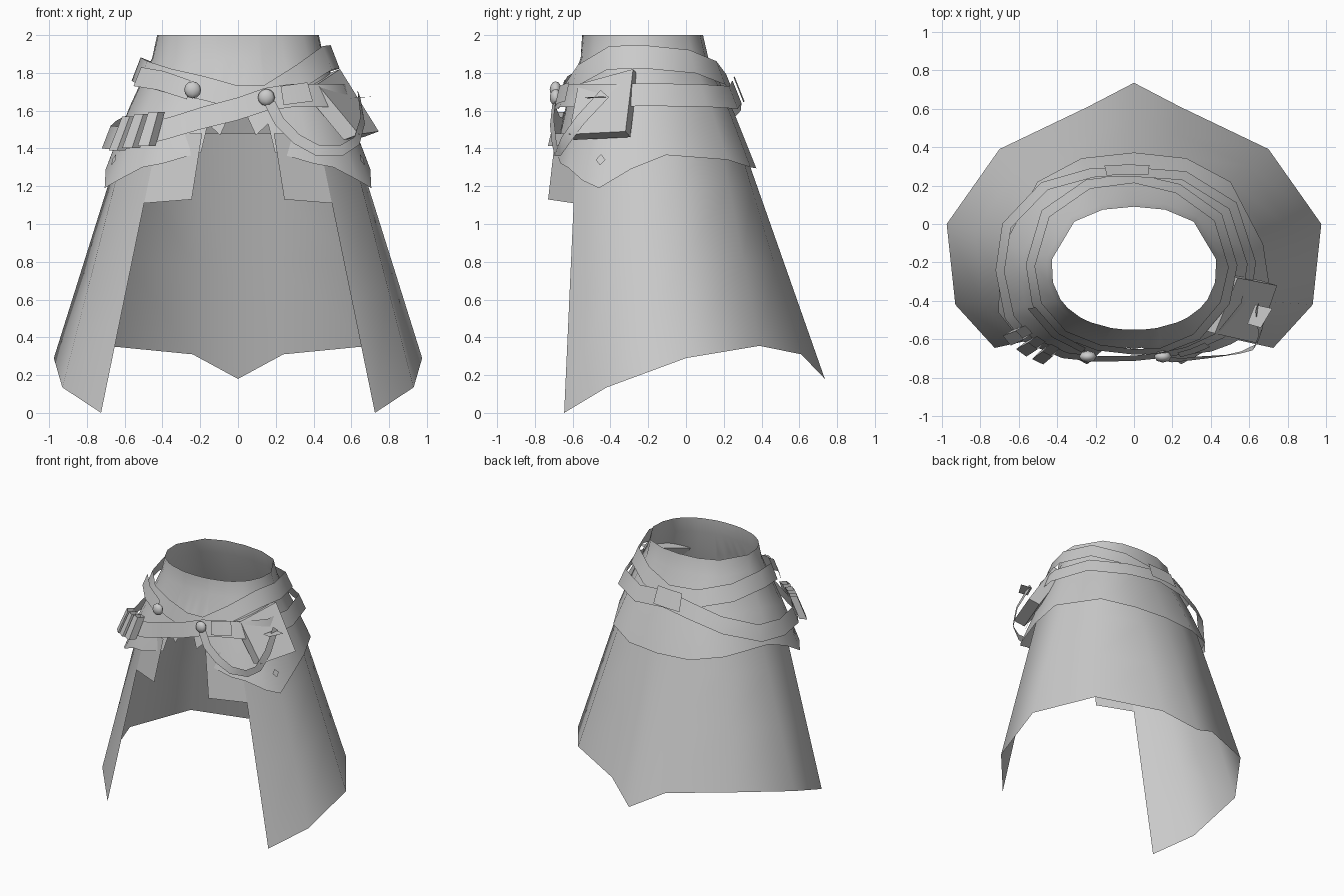
import bpy, math
from mathutils import Vector

cube = bpy.data.objects.get("Cube")
if cube:
    bpy.data.objects.remove(cube, do_unlink=True)

cloth = bpy.data.materials.new("plain_grey")
cloth.use_nodes = True
GREY = (0.6, 0.6, 0.6, 1)
cloth.diffuse_color = GREY
cloth.node_tree.nodes["Principled BSDF"].inputs["Base Color"].default_value = GREY


def surf(deg, z, off=0.0):
    """Point on the hip surface in a direction, at a height, pushed out by off."""
    t = (2 - z) / 0.7
    a, b, cy = 0.43 + 0.27 * t + off, 0.32 + 0.22 * t + off, -0.23 + 0.06 * t
    c, s = math.cos(math.radians(deg)), math.sin(math.radians(deg))
    n = 2.3 if s > 0 else 2.2 + 0.7 * t
    r = (abs(c / a) ** n + abs(s / b) ** n) ** (-1 / n)
    return Vector((r * c, cy + r * s, z))


def make(name, verts, faces, smooth=True):
    me = bpy.data.meshes.new(name)
    me.from_pydata([tuple(v) for v in verts], [], faces)
    me.materials.append(cloth)
    ob = bpy.data.objects.new(name, me)
    bpy.context.collection.objects.link(ob)
    if smooth:
        bpy.ops.object.select_all(action='DESELECT')
        ob.select_set(True)
        bpy.context.view_layer.objects.active = ob
        bpy.ops.object.shade_smooth_by_angle(angle=math.radians(45))
    return ob


def grid(name, rows, closed=False, smooth=True):
    """Skin rows of points, top row first, running anticlockwise from above."""
    n = len(rows[0])
    faces = []
    for r in range(len(rows) - 1):
        for c in range(n if closed else n - 1):
            d = (c + 1) % n
            faces.append(((r + 1) * n + c, (r + 1) * n + d, r * n + d, r * n + c))
    return make(name, [p for row in rows for p in row], faces, smooth)


def belt(name, keys, half, off, closed=True):
    top = [surf(a, z + half, off) for a, z in keys]
    low = [surf(a, z - half, off) for a, z in keys]
    return grid(name, [top, low], closed)


def ribbon(name, path, width):
    """Flat strap along a path, lying against the body."""
    pts = [Vector(p) for p in path]
    left, right = [], []
    for i, p in enumerate(pts):
        along = pts[min(i + 1, len(pts) - 1)] - pts[max(i - 1, 0)]
        out = Vector((p.x, p.y + 0.2, 0)).normalized()
        side = along.cross(out).normalized() * width / 2
        left.append(p - side)
        right.append(p + side)
    return grid(name, [left, right])


def flip(p):
    return Vector((-p[0], p[1], p[2]))


BOX = [(0, 1, 2, 3), (7, 6, 5, 4), (0, 4, 5, 1), (1, 5, 6, 2), (2, 6, 7, 3), (3, 7, 4, 0)]

# Long skirt, open at the front: direction at the top, hem point
hem = [(-43, (0.725, -0.645, 0.0)), (-20, (0.93, -0.42, 0.135)),
       (10, (0.975, 0.0, 0.29)), (40, (0.70, 0.39, 0.355)),
       (66, (0.24, 0.61, 0.31)), (90, (0.0, 0.735, 0.18))]
rows = []
for f in (0, 0.25, 0.6, 1):
    half = [surf(a, 1.48, -0.02).lerp(Vector(h), f) for a, h in hem]
    rows.append(half + [flip(p) for p in reversed(half[:-1])])
grid("skirt", rows)

# Short front flaps beside the opening
outer_top, outer_low = rows[0][0], rows[1][0]
flap = [[Vector((0.19, -0.69, 1.48)), outer_top],
        [Vector((0.245, -0.73, 1.13)), outer_low]]
grid("left_front_flap", flap)
grid("right_front_flap", [[flip(p) for p in reversed(r)] for r in flap])

# Hip yoke with pointed sides and torn front edge
edge = [(-90, 1.56), (-85, 1.59), (-79, 1.47), (-71, 1.53), (-69, 1.38), (-51, 1.32),
        (-42, 1.30), (-31, 1.23), (-23, 1.19), (-10, 1.29), (6, 1.365),
        (38, 1.34), (62, 1.30), (90, 1.295)]
edge += [(180 - a, z) for a, z in reversed(edge[1:-1])]
grid("hip_yoke", [[surf(a, 2.0) for a, z in edge],
                  [surf(a, 1.88, -0.02) for a, z in edge],
                  [surf(a, (1.88 + z) / 2) for a, z in edge],
                  [surf(a, z) for a, z in edge]], closed=True)

# Two crossing belts
belt("upper_belt", [(-73, 1.67), (-49, 1.78), (-22, 1.88), (0, 1.885), (30, 1.86),
                    (60, 1.80), (90, 1.73), (120, 1.74), (150, 1.79), (180, 1.82),
                    (202, 1.80), (224, 1.76), (247, 1.72), (270, 1.67)], 0.062, 0.04)
belt("lower_belt", [(-73, 1.66), (-58, 1.68), (-40, 1.68), (-20, 1.68), (0, 1.685),
                    (30, 1.68), (60, 1.67), (90, 1.70), (115, 1.66), (140, 1.58),
                    (165, 1.49), (185, 1.46), (205, 1.455), (217, 1.46), (234, 1.51),
                    (249, 1.56), (270, 1.61)], 0.06, 0.06)
belt("back_buckle", [(81, 1.72), (94, 1.715), (107, 1.71)], 0.065, 0.08, closed=False)
belt("belt_tail", [(203, 1.78), (222, 1.76), (240, 1.71)], 0.05, 0.065, closed=False)
belt("strap_end", [(-64, 1.68), (-56, 1.69), (-48, 1.70)], 0.05, 0.075, closed=False)

# Belt knobs at the front
for name, x, z in (("right_belt_knob", -0.24, 1.71), ("left_belt_knob", 0.15, 1.67)):
    bpy.ops.mesh.primitive_uv_sphere_add(segments=8, ring_count=6, radius=0.045,
                                         location=(x, -0.69, z))
    knob = bpy.context.object
    knob.name = name
    knob.scale = (1, 0.7, 1)
    knob.data.materials.append(cloth)
    bpy.ops.object.shade_smooth()

# Three open loops on the low side of the belt
for i, a in enumerate((213, 220, 227)):
    z, d, h = 1.48 + 0.012 * i, 2.4, 0.09
    top, low = [[surf(b, zz, o) for b, o in
                 ((a - d, 0.06), (a - d, 0.11), (a + d, 0.11), (a + d, 0.06))]
                for zz in (z + h, z - h)]
    grid("belt_loop_%d" % (i + 1), [top, low], closed=True, smooth=False)

# Tilted hip pouch
face = [Vector(p) for p in ((0.42, -0.57, 1.74), (0.54, -0.28, 1.82),
                            (0.745, -0.32, 1.49), (0.64, -0.62, 1.475))]
back = [p + Vector((-0.08, 0.025, -0.03)) for p in face]
pouch = make("hip_pouch", face + back, [tuple(reversed(f)) for f in BOX], smooth=False)

# Hanging strap over the pouch, with its clasp
ribbon("hanging_strap", [(0.17, -0.70, 1.64), (0.22, -0.71, 1.54), (0.31, -0.70, 1.45),
                         (0.42, -0.69, 1.39), (0.55, -0.67, 1.39), (0.63, -0.64, 1.44),
                         (0.66, -0.56, 1.55), (0.64, -0.43, 1.69)], 0.06)
make("strap_clasp", [(0.59, -0.52, 1.665), (0.66, -0.54, 1.67), (0.72, -0.44, 1.675),
                     (0.63, -0.42, 1.67)], [(0, 1, 2, 3)], smooth=False)

# Diamond studs on the yoke points
for name, a in (("left_stud", -23), ("right_stud", 203)):
    make(name, [surf(a, 1.31, 0.012), surf(a + 2.2, 1.34, 0.012),
                surf(a, 1.37, 0.012), surf(a - 2.2, 1.34, 0.012)],
         [(0, 1, 2, 3)], smooth=False)
